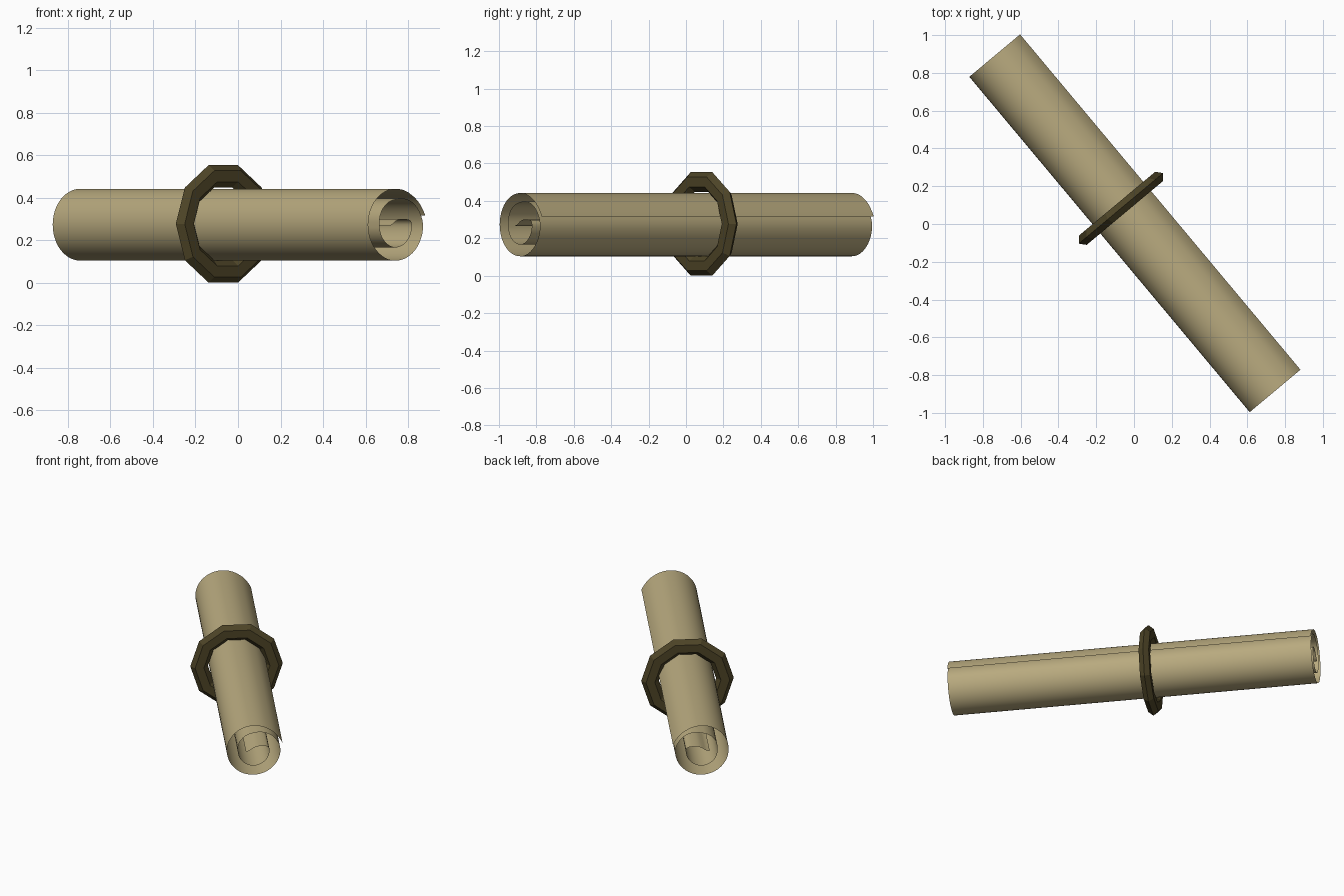
import bpy, bmesh, math
from mathutils import Matrix, Vector

if "Cube" in bpy.data.objects:
    bpy.data.objects.remove(bpy.data.objects["Cube"])

# shared frame: local X across the roll, local Y up, local Z along the roll
A = math.radians(50.1)
along = Vector((math.cos(A), -math.sin(A), 0))
across = Vector((math.sin(A), math.cos(A), 0))
up = Vector((0, 0, 1))
HALF = 1.157


def frame(offset, z):
    m = Matrix((across, up, along)).transposed().to_4x4()
    m.translation = along * offset + up * z
    return m


def make(name, bm, matrix, colour):
    me = bpy.data.meshes.new(name)
    bm.to_mesh(me)
    bm.free()
    ob = bpy.data.objects.new(name, me)
    bpy.context.collection.objects.link(ob)
    ob.matrix_world = matrix
    mat = bpy.data.materials.new(name + "_colour")
    mat.diffuse_color = (*colour, 1)
    mat.use_nodes = True
    mat.node_tree.nodes["Principled BSDF"].inputs["Base Color"].default_value = mat.diffuse_color
    me.materials.append(mat)
    return ob


# rolled sheet: spiral profile from (angle, radius) keys, then a curled inner edge
keys = [(13, .186), (25, .179), (55, .170), (90, .168), (180, .169), (270, .170),
        (360, .168), (400, .150), (450, .118), (540, .099), (630, .108), (720, .099)]
profile = []
for (a0, r0), (a1, r1) in zip(keys, keys[1:]):
    n = max(2, round((a1 - a0) / 7.5))
    for i in range(n):
        t = i / n
        a, r = math.radians(a0 + (a1 - a0) * t), r0 + (r1 - r0) * t
        profile.append((r * math.cos(a), r * math.sin(a)))
profile += [(.099, 0), (.094, .015), (.078, .024), (.05, .027), (.022, .025),
            (0, .016), (-.018, .003), (-.035, -.006), (-.05, -.008)]

bm = bmesh.new()
ends = [[bm.verts.new((x, y, s)) for x, y in profile] for s in (-HALF, HALF)]
for i in range(len(profile) - 1):
    f = bm.faces.new((ends[0][i], ends[0][i + 1], ends[1][i + 1], ends[1][i]))
    f.smooth = True
make("rolled_sheet", bm, frame(0, .274), (.48, .40, .21))

# binding ring: ten-sided hoop with a flattened hexagonal section
bm = bmesh.new()
hoop = []
for i in range(10):
    a = math.radians(36 * i)
    row = []
    for j in range(6):
        b = math.radians(60 * j)
        r = .2355 + .0555 * math.cos(b)
        row.append(bm.verts.new((r * math.cos(a), r * math.sin(a), .037 * math.sin(b))))
    hoop.append(row)
for i in range(10):
    for j in range(6):
        p, q, k = hoop[i], hoop[(i + 1) % 10], (j + 1) % 6
        bm.faces.new((p[j], q[j], q[k], p[k]))
make("binding_ring", bm, frame(-.108, .277), (.075, .058, .02))
